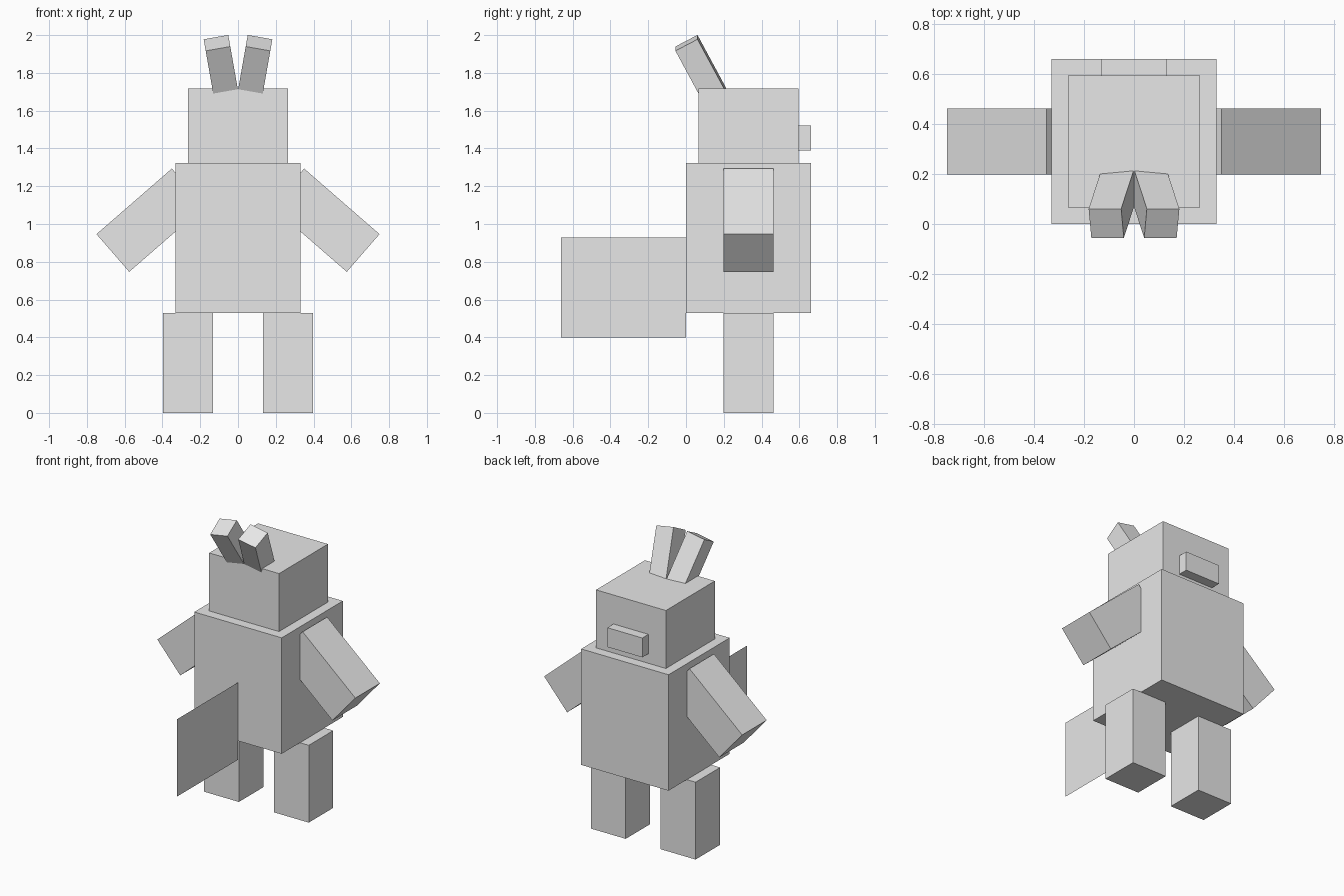
import bpy
from math import radians
from mathutils import Matrix, Vector

cube = bpy.data.objects.get("Cube")
if cube:
    bpy.data.objects.remove(cube, do_unlink=True)

U = 0.0661   # one modelling block
MID_Y = 5 * U

grey = bpy.data.materials.new("plain grey")
grey.use_nodes = True
grey.diffuse_color = (0.8, 0.8, 0.8, 1)
grey.node_tree.nodes["Principled BSDF"].inputs["Base Color"].default_value = (0.8, 0.8, 0.8, 1)


def box(name, centre, blocks, rotation=None):
    """Box sized in blocks, turned about its own centre."""
    bpy.ops.mesh.primitive_cube_add(size=1)
    ob = bpy.context.object
    ob.name = name
    turn = rotation or Matrix.Identity(4)
    ob.data.transform(turn @ Matrix.Diagonal((*[b * U for b in blocks], 1)))
    ob.location = centre
    ob.data.materials.append(grey)
    return ob


# Torso, head and snout
box("torso", (0, MID_Y, 14 * U), (10, 10, 12))
box("head", (0, MID_Y, 23 * U), (8, 8, 6))
box("snout", (0, 9.5 * U, 22 * U), (4, 1, 2))

# Paired limbs and ears
arm_turn = Matrix.Rotation(radians(41), 4, 'Y')
ear_turn = Matrix.Rotation(radians(10), 4, 'Y') @ Matrix.Rotation(radians(28), 4, 'X')
for side, s in (("left", 1), ("right", -1)):
    mirror = Matrix.Diagonal((s, 1, 1, 1))
    box(side + "_leg", (s * 4 * U, MID_Y, 4 * U), (4, 4, 8))
    box(side + "_arm", (s * 0.463, MID_Y, 1.02), (8, 4, 4), mirror @ arm_turn @ mirror)
    box(side + "_ear", (s * 0.086, 0.08, 1.815), (2, 2, 5), mirror @ ear_turn @ mirror)

# Flat upright tail
bpy.ops.mesh.primitive_plane_add(size=1)
tail = bpy.context.object
tail.name = "tail"
tail.data.transform(Matrix.Rotation(radians(90), 4, 'Y') @ Matrix.Diagonal((8 * U, 10 * U, 1, 1)))
tail.location = Vector((0, -MID_Y, 0.664))
tail.data.materials.append(grey)
